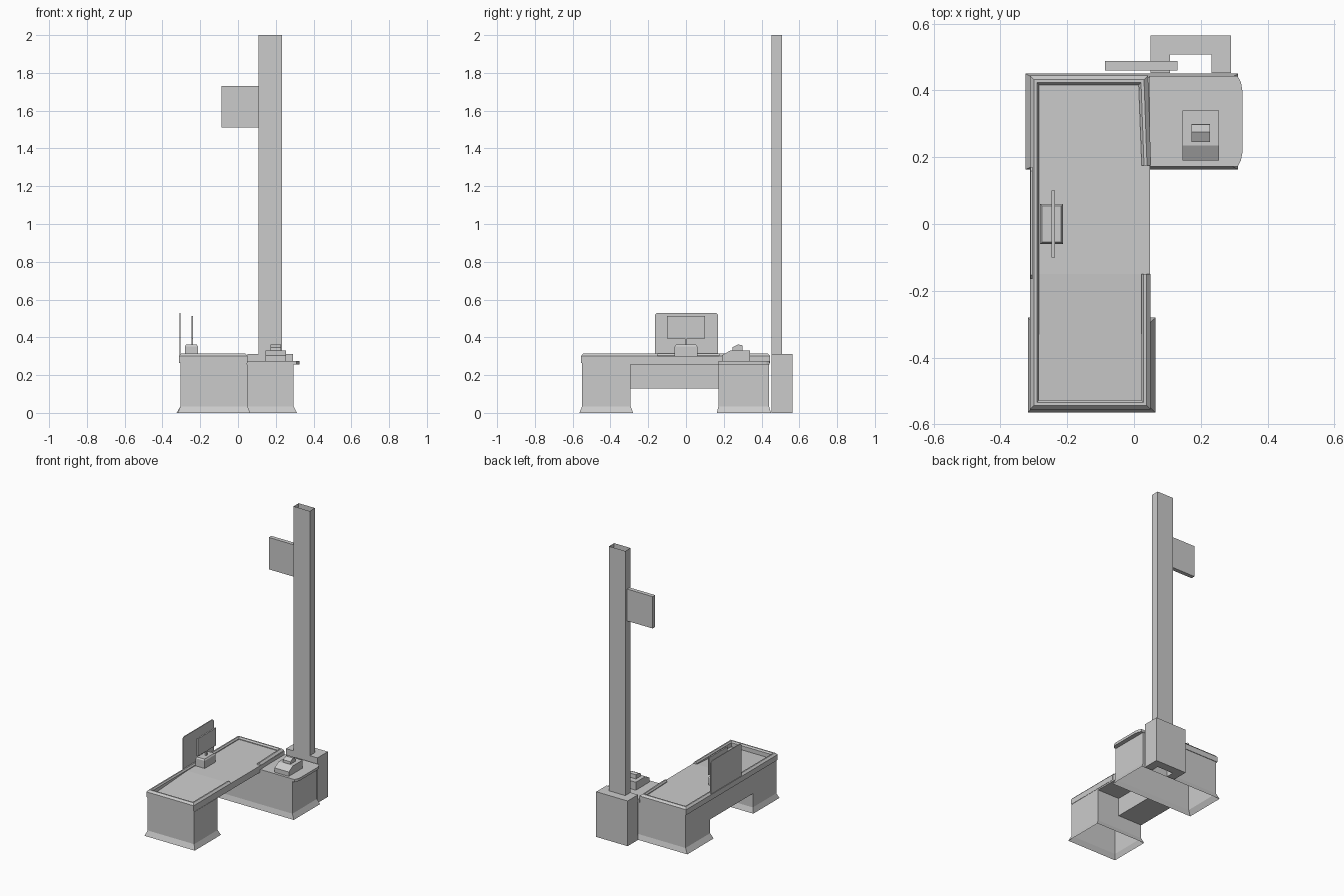
import bpy, bmesh


def finish(name, bm):
    bmesh.ops.recalc_face_normals(bm, faces=bm.faces)
    me = bpy.data.meshes.new(name)
    bm.to_mesh(me)
    bm.free()
    ob = bpy.data.objects.new(name, me)
    bpy.context.collection.objects.link(ob)
    return ob


def loft(name, rings, bottom=True, top=True):
    """Rings are lists of 3D points, bridged in order."""
    bm = bmesh.new()
    vs = [[bm.verts.new(p) for p in r] for r in rings]
    n = len(rings[0])
    for a, b in zip(vs, vs[1:]):
        for i in range(n):
            j = (i + 1) % n
            bm.faces.new((a[i], a[j], b[j], b[i]))
    if bottom:
        bm.faces.new(vs[0][::-1])
    if top:
        bm.faces.new(vs[-1])
    return finish(name, bm)


def rect(x0, x1, y0, y1, z):
    return [(x0, y0, z), (x1, y0, z), (x1, y1, z), (x0, y1, z)]


def box(name, x0, x1, y0, y1, z0, z1, **kw):
    return loft(name, [rect(x0, x1, y0, y1, z0), rect(x0, x1, y0, y1, z1)], **kw)


def plan(name, pts, z0, z1):
    return loft(name, [[(x, y, z) for x, y in pts] for z in (z0, z1)])


def side(name, pts, x0, x1):
    return loft(name, [[(x, y, z) for y, z in pts] for x in (x0, x1)])


# Hollow pedestals with flared skirting
loft("front_pedestal", [rect(-0.318, 0.065, -0.565, -0.28, 0),
                        rect(-0.305, 0.05, -0.55, -0.293, 0.035),
                        rect(-0.305, 0.05, -0.55, -0.293, 0.257)], bottom=False)
loft("rear_pedestal", [rect(-0.325, 0.312, 0.163, 0.45, 0),
                       rect(-0.305, 0.295, 0.172, 0.44, 0.035),
                       rect(-0.305, 0.295, 0.172, 0.44, 0.257)], bottom=False)

# Panel between the pedestals
box("knee_panel", -0.305, -0.12, -0.293, 0.172, 0.13, 0.257)

# Counter slab: flat belt at the rear, sloping packing area at the front
side("counter_slab", [(-0.55, 0.255), (0.44, 0.255), (0.44, 0.3), (-0.15, 0.3),
                      (-0.55, 0.275)], -0.305, 0.048)

# Raised chamfered rim, open on the cashier side
path = [(0.05, -0.15, -1, 0), (0.05, -0.555, -1, 1), (-0.312, -0.555, 1, 1),
        (-0.312, 0.444, 1, -1), (0.042, 0.444, -1, -1), (0.051, 0.175, -1, 0)]
profile = [(0, 0.265), (0, 0.302), (0.012, 0.315), (0.021, 0.315),
           (0.028, 0.305), (0.028, 0.265)]
loft("counter_rim", [[(x + dx * d, y + dy * d, z) for d, z in profile]
                     for x, y, dx, dy in path])

# Side wing worktop with a bowed end
plan("wing_top", [(0.045, 0.172), (0.31, 0.172), (0.32, 0.19), (0.325, 0.215),
                  (0.325, 0.395), (0.32, 0.425), (0.31, 0.443), (0.045, 0.443)],
     0.257, 0.275)

# Keypad terminal on the wing
side("terminal_base", [(0.19, 0.275), (0.34, 0.275), (0.34, 0.33), (0.235, 0.33),
                       (0.19, 0.305)], 0.145, 0.255)
side("terminal_head", [(0.245, 0.33), (0.3, 0.33), (0.298, 0.358), (0.275, 0.362),
                       (0.246, 0.347)], 0.172, 0.228)

# Screen guard and monitor
c = 0.012
loft("screen_guard", [[(x, y, z) for y, z in
                       [(-0.165, 0.28), (0.17, 0.28), (0.17, 0.53 - c),
                        (0.17 - c, 0.53), (-0.165 + c, 0.53), (-0.165, 0.53 - c)]]
                      for x in (-0.31, -0.304)])
loft("monitor_base", [rect(-0.281, -0.212, -0.06, 0.06, 0.298),
                      rect(-0.281, -0.212, -0.06, 0.06, 0.352),
                      rect(-0.275, -0.218, -0.054, 0.054, 0.361)])
box("monitor_neck", -0.246, -0.238, -0.006, 0.006, 0.358, 0.4)
box("monitor_screen", -0.247, -0.237, -0.1, 0.1, 0.393, 0.513)

# Sign post: notched foot, open tube and sign board
plan("post_foot", [(0.05, 0.452), (0.108, 0.452), (0.108, 0.508), (0.232, 0.508),
                   (0.232, 0.452), (0.29, 0.452), (0.29, 0.565), (0.05, 0.565)],
     0, 0.312)
box("post", 0.108, 0.232, 0.452, 0.508, 0, 2.0, bottom=False, top=False)
box("sign_board", -0.087, 0.13, 0.46, 0.488, 1.51, 1.73)
